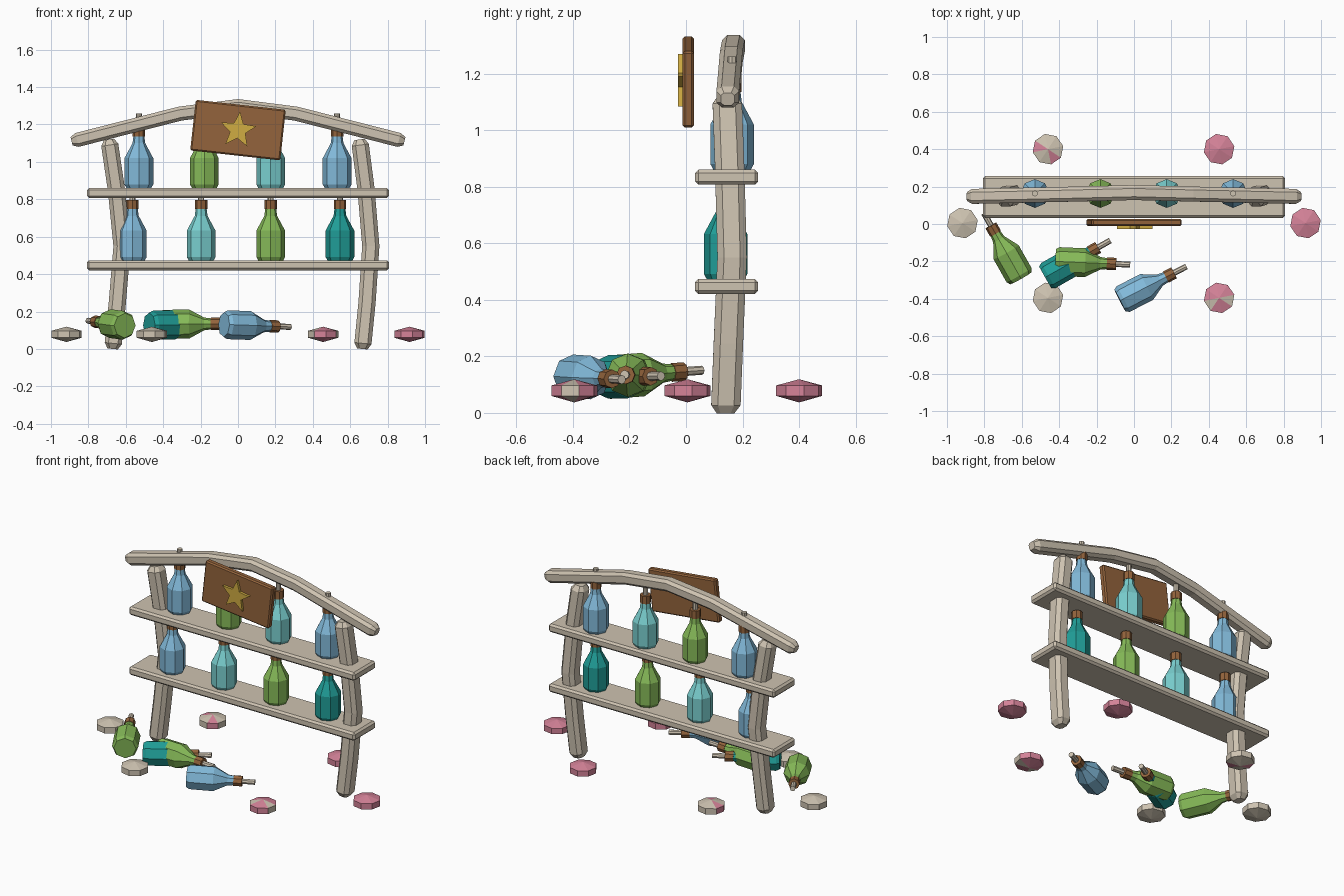
import bpy, bmesh, math
from mathutils import Vector, Matrix

if "Cube" in bpy.data.objects:
    bpy.data.objects.remove(bpy.data.objects["Cube"])


def material(name, r, g, b):
    m = bpy.data.materials.new(name)
    lin = lambda c: ((c / 255 + 0.055) / 1.055) ** 2.4
    m.diffuse_color = (lin(r), lin(g), lin(b), 1)
    m.use_nodes = True
    m.node_tree.nodes["Principled BSDF"].inputs["Base Color"].default_value = m.diffuse_color
    return m


WOOD = material("pale wood", 206, 195, 177)
BROWN = material("brown wood", 148, 100, 60)
GOLD = material("gold", 208, 172, 66)
BLUE = material("blue glass", 130, 186, 218)
AQUA = material("aqua glass", 122, 208, 208)
GREEN = material("green glass", 134, 186, 88)
TEAL = material("teal glass", 32, 158, 152)
PINK = material("pink stone", 212, 130, 152)


def finish(name, bm, mats):
    bmesh.ops.recalc_face_normals(bm, faces=bm.faces)
    me = bpy.data.meshes.new(name)
    bm.to_mesh(me)
    bm.free()
    for m in mats:
        me.materials.append(m)
    ob = bpy.data.objects.new(name, me)
    bpy.context.collection.objects.link(ob)
    return ob


def skin(bm, rings, mats=None):
    """Join matching rings of points into a closed tube."""
    loops = [[bm.verts.new(p) for p in r] for r in rings]
    n = len(loops[0])
    for k, (a, b) in enumerate(zip(loops, loops[1:])):
        for i in range(n):
            f = bm.faces.new((a[i], a[(i + 1) % n], b[(i + 1) % n], b[i]))
            f.material_index = mats[k] if mats else 0
    for loop, m in ((loops[0], 0), (loops[-1], -1)):
        bm.faces.new(loop).material_index = mats[m] if mats else 0


def log(name, path, half_a, half_b, side):
    """Bent timber with a chamfered section; half_b lies along y."""
    pts = [Vector(p) for p in path]
    rings = []
    c = 0.55
    section = [(1, -c), (1, c), (c, 1), (-c, 1), (-1, c), (-1, -c), (-c, -1), (c, -1)]

    def ring(p, t, s):
        y = Vector((0, 1, 0))
        a = y.cross(t).normalized()
        return [p + a * u * half_a * s + y * v * half_b * s for u, v in section]

    for i, p in enumerate(pts):
        t = (pts[min(i + 1, len(pts) - 1)] - pts[max(i - 1, 0)]).normalized()
        if i == 0:
            rings.append(ring(p, t, 0.6))
            p = p + t * 0.03
        last = i == len(pts) - 1
        rings.append(ring(p - t * 0.03 if last else p, t, 1))
        if last:
            rings.append(ring(p, t, 0.6))
    bm = bmesh.new()
    skin(bm, rings)
    return finish(name, bm, [WOOD])


def slab(name, size, loc, mat, bevel):
    bm = bmesh.new()
    bmesh.ops.create_cube(bm, size=1, matrix=Matrix.Diagonal((*size, 1)))
    bmesh.ops.bevel(bm, geom=bm.edges[:], offset=bevel, segments=1, affect='EDGES')
    ob = finish(name, bm, [mat])
    ob.location = loc
    return ob


def bottle(name, glass, base, tip=None):
    """Glass body, brown collar and pale stopper, from base towards tip."""
    def tube(bm, prof, mat):
        rings = [[(r * math.cos(i * math.pi / 4), r * math.sin(i * math.pi / 4), z)
                  for i in range(8)] for r, z in prof]
        skin(bm, rings, [mat] * (len(prof) - 1))
    bm = bmesh.new()
    tube(bm, [(0.066, 0), (0.077, 0.02), (0.077, 0.16), (0.034, 0.24), (0.029, 0.28)], 0)
    tube(bm, [(0.033, 0.275), (0.033, 0.325)], 1)
    tube(bm, [(0.016, 0.32), (0.016, 0.4)], 2)
    ob = finish(name, bm, [glass, BROWN, WOOD])
    ob.location = base
    if tip:
        d = Vector(tip) - Vector(base)
        ob.rotation_euler = d.to_track_quat('Z', 'Y').to_euler()
    return ob


# Frame: two bowed posts and an arched top beam
log("left_post", [(-0.67, 0.14, 0.0), (-0.645, 0.15, 0.25), (-0.62, 0.163, 0.55),
                  (-0.65, 0.155, 0.85), (-0.69, 0.145, 1.12)], 0.046, 0.052, 1)
log("right_post", [(0.665, 0.14, 0.0), (0.69, 0.15, 0.25), (0.71, 0.163, 0.55),
                   (0.685, 0.155, 0.85), (0.65, 0.145, 1.12)], 0.046, 0.052, 1)
log("top_beam", [(-0.89, 0.147, 1.11), (-0.31, 0.16, 1.258), (0, 0.168, 1.298),
                 (0.31, 0.16, 1.258), (0.89, 0.147, 1.11)], 0.038, 0.04, 1)

# Shelves
for name, z in (("lower_shelf", 0.447), ("upper_shelf", 0.834)):
    slab(name, (1.615, 0.223, 0.054), (0, 0.144, z), WOOD, 0.012)

# Standing bottles
rows = [("lower", 0.472, 0.14, [(-0.565, BLUE), (-0.197, AQUA), (0.175, GREEN), (0.545, TEAL)]),
        ("upper", 0.86, 0.163, [(-0.53, BLUE), (-0.18, GREEN), (0.175, AQUA), (0.53, BLUE)])]
for row, z, y, items in rows:
    for i, (x, glass) in enumerate(items):
        bottle(f"{row}_bottle_{i + 1}", glass, (x, y, z))

# Fallen bottles
for i, (glass, base, tip) in enumerate([
        (GREEN, (-0.605, -0.29, 0.125), (-0.795, 0.045, 0.15)),
        (TEAL, (-0.475, -0.285, 0.127), (-0.13, -0.09, 0.13)),
        (GREEN, (-0.42, -0.2, 0.132), (-0.025, -0.217, 0.135)),
        (BLUE, (-0.075, -0.41, 0.13), (0.275, -0.23, 0.118))]):
    bottle(f"fallen_bottle_{i + 1}", glass, base, tip)

# Tilted sign board with a star plate
TILT = math.radians(6.3)
board = slab("sign_board", (0.484, 0.04, 0.272), (0, 0.008, 1.17), BROWN, 0.008)
board.rotation_euler = (0, TILT, 0)
bm = bmesh.new()
outline = []
for i in range(10):
    r = 0.1 if i % 2 == 0 else 0.043
    a = math.pi / 2 + i * math.pi / 5
    outline.append((r * math.cos(a), r * math.sin(a)))
skin(bm, [[(x, y, z) for x, z in outline] for y in (-0.028, -0.01)])
star = finish("sign_star", bm, [GOLD])
star.location = (0, 0, 1.17)
star.rotation_euler = (0, TILT, 0)


# Ground stones: eight-sided discs with shallow pointed caps
def stone(name, x, y, main, accent, wedges):
    bm = bmesh.new()
    rings = [[bm.verts.new((0.083 * math.cos(i * math.pi / 4 + 0.2),
                            0.083 * math.sin(i * math.pi / 4 + 0.2), z))
              for i in range(8)] for z in (0.06, 0.097)]
    low, top = bm.verts.new((0, 0, 0.037)), bm.verts.new((0, 0, 0.119))
    for i in range(8):
        j = (i + 1) % 8
        a, b, c, d = rings[0][i], rings[0][j], rings[1][j], rings[1][i]
        for vs in ((a, b, c, d), (d, c, top), (b, a, low)):
            bm.faces.new(vs).material_index = int(i in wedges)
    finish(name, bm, [main, accent]).location = (x, y, 0)


stone("stone_left", -0.917, 0.005, WOOD, PINK, ())
stone("stone_right", 0.917, 0.005, PINK, WOOD, ())
stone("stone_back_left", -0.46, 0.4, WOOD, PINK, (3, 6))
stone("stone_back_right", 0.455, 0.4, PINK, WOOD, ())
stone("stone_front_left", -0.46, -0.395, WOOD, PINK, ())
stone("stone_front_right", 0.455, -0.395, PINK, WOOD, (4, 7))
